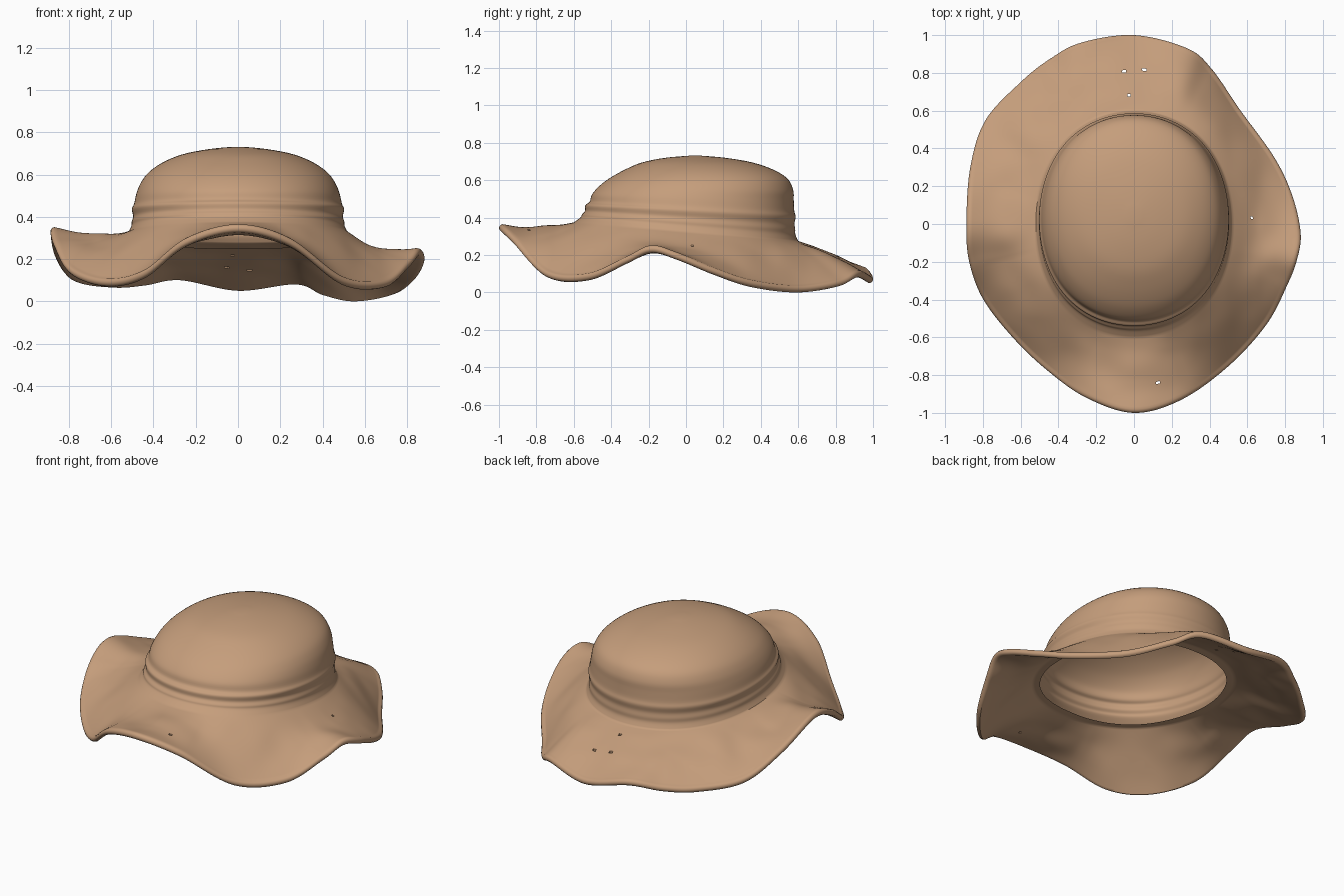
import bpy, math
from mathutils import Vector, noise

if "Cube" in bpy.data.objects:
    bpy.data.objects.remove(bpy.data.objects["Cube"])


def smooth_path(points, steps, closed):
    """Catmull-Rom samples through the control points."""
    pts = [Vector(p) for p in points]
    n = len(pts)
    pick = (lambda i: pts[i % n]) if closed else (lambda i: pts[max(0, min(n - 1, i))])
    out = []
    for i in range(n if closed else n - 1):
        a, b, c, d = (pick(i + k) for k in (-1, 0, 1, 2))
        for s in range(steps):
            t = s / steps
            out.append(0.5 * (2 * b + (c - a) * t + (2 * a - 5 * b + 4 * c - d) * t ** 2
                              + (3 * b - a - 3 * c + d) * t ** 3))
    return out if closed else out + [pts[-1]]


# Wavy outer edge of the brim, counter-clockwise from the front
EDGE = [(0, -1, .345), (.25, -.93, .28), (.5, -.75, .1), (.7, -.53, .085),
        (.81, -.32, .175), (.86, -.19, .232), (.88, -.05, .195), (.835, .15, .115),
        (.74, .35, .05), (.56, .6, .02), (.41, .82, .05), (.28, .93, .1), (0, 1, .07),
        (-.28, .96, .12), (-.45, .87, .095), (-.6, .75, .085), (-.785, .55, .115),
        (-.865, .3, .22), (-.885, 0, .33), (-.87, -.2, .27), (-.795, -.4, .145),
        (-.63, -.61, .09), (-.45, -.78, .13), (-.25, -.92, .28)]
edge = smooth_path(EDGE, 11, True)
angles = [math.atan2(p.y, p.x / .88) for p in edge]
SEG = len(edge)

# Crown sections: centre y, half width, half depth, height, backward tilt
CROWN = [(0, .52, .6, .325, -.083), (.01, .505, .575, .355, -.08),
         (.014, .503, .57, .378, -.07), (.02, .496, .56, .403, -.06),
         (.024, .502, .562, .437, -.055), (.032, .492, .547, .462, -.045),
         (.037, .481, .539, .51, -.03), (.055, .461, .518, .56, -.02),
         (.065, .425, .478, .608, 0), (.07, .36, .4, .655, 0),
         (.06, .265, .295, .695, 0), (.05, .14, .16, .72, 0), (.05, .03, .035, .731, 0)]
shape = smooth_path([c[:3] for c in CROWN], 4, False)
lift = smooth_path([c[3:] for c in CROWN], 4, False)

BRIM, ROLL, OPEN = 30, 5, 4


def oval(a, rx, ry):
    """Slightly squared oval outline of the crown."""
    f = 1 + .02 * math.sin(2 * a) ** 2
    return Vector((rx * f * math.cos(a), ry * f * math.sin(a), 0))


def brim_point(i, t, side):
    """Point on the brim at t from crown to edge; side -1 is below, 1 above."""
    e = edge[i]
    base = oval(angles[i], .52, .6)
    p = base.lerp(Vector((e.x * .98, e.y * .98, 0)), t)
    t = max(t, 0)
    root = .312 - .083 * base.y
    # The raised parts sag, the lowered corners bulge
    sag = .02 - .2 * max(0, .25 - e.z) + .03 * max(0, math.cos(angles[i])) ** 8
    sag -= .012 * noise.noise(Vector((p.x * 6, p.y * 6, 1)))
    p.z = root + (e.z - root) * t - sag * math.sin(math.pi * t) + side * (.013 + .007 * t)
    return p


def roll_point(i, k):
    """Rounded lip joining the underside to the top."""
    phi = math.pi * ((k + 1) / (ROLL + 1) - .5)
    e = edge[i]
    out = Vector((e.x, e.y, 0)).normalized()
    return Vector((e.x * .98, e.y * .98, e.z + .02 * math.sin(phi))) + out * .02 * math.cos(phi)


# Rings run from the opening underneath, round the lip, then up over the crown
rings = [[brim_point(i, j / BRIM, -1) for i in range(SEG)] for j in range(-OPEN, BRIM + 1)]
rings += [[roll_point(i, k) for i in range(SEG)] for k in range(ROLL)]
rings += [[brim_point(i, j / BRIM, 1) for i in range(SEG)] for j in range(BRIM, -1, -1)]
for s, h in zip(shape[1:], lift[1:]):
    ring = []
    for a in angles:
        p = oval(a, s.y, s.z)
        p.y += s.x
        p.z = h.x + h.y * p.y
        ring.append(p)
    rings.append(ring)

verts = [p for ring in rings for p in ring]
low = min(p.z for p in verts)
for p in verts:
    p.z -= low

MIRROR = 2 * (OPEN + BRIM) + ROLL


def quad(r, i):
    n = (i + 1) % SEG
    return (r * SEG + i, r * SEG + n, (r + 1) * SEG + n, (r + 1) * SEG + i)


def opposite(v):
    return (MIRROR + 1 - v // SEG) * SEG + v % SEG


# Small holes worn right through the brim
HOLES = [(.12, -.84), (.62, .03), (-.06, .81), (.06, .81), (-.02, .68)]
skipped, walls = set(), []
for hx, hy in HOLES:
    def distance(cell):
        c = sum((verts[v] for v in quad(*cell)), Vector()) / 4
        return math.hypot(c.x - hx, c.y - hy)
    r, i = min(((r, i) for r in range(OPEN, OPEN + BRIM) for i in range(SEG)), key=distance)
    skipped |= {(r, i), (MIRROR - r, i)}
    q = quad(r, i)
    for k in range(4):
        a, b = q[k], q[(k + 1) % 4]
        walls.append((a, b, opposite(b), opposite(a)))

faces = [quad(r, i) for r in range(len(rings) - 1) for i in range(SEG)
         if (r, i) not in skipped]
faces += walls
faces.append(tuple(range(len(verts) - SEG, len(verts))))

mesh = bpy.data.meshes.new("sun_hat")
mesh.from_pydata([tuple(p) for p in verts], [], faces)
mesh.update()
hat = bpy.data.objects.new("sun_hat", mesh)
bpy.context.collection.objects.link(hat)

# Tan felt
felt = bpy.data.materials.new("tan_felt")
felt.use_nodes = True
colour = (.56, .34, .2, 1)
felt.diffuse_color = colour
felt.node_tree.nodes["Principled BSDF"].inputs["Base Color"].default_value = colour
felt.node_tree.nodes["Principled BSDF"].inputs["Roughness"].default_value = .9
mesh.materials.append(felt)

bpy.ops.object.select_all(action='DESELECT')
hat.select_set(True)
bpy.context.view_layer.objects.active = hat
bpy.ops.object.shade_smooth_by_angle(angle=math.radians(50))
